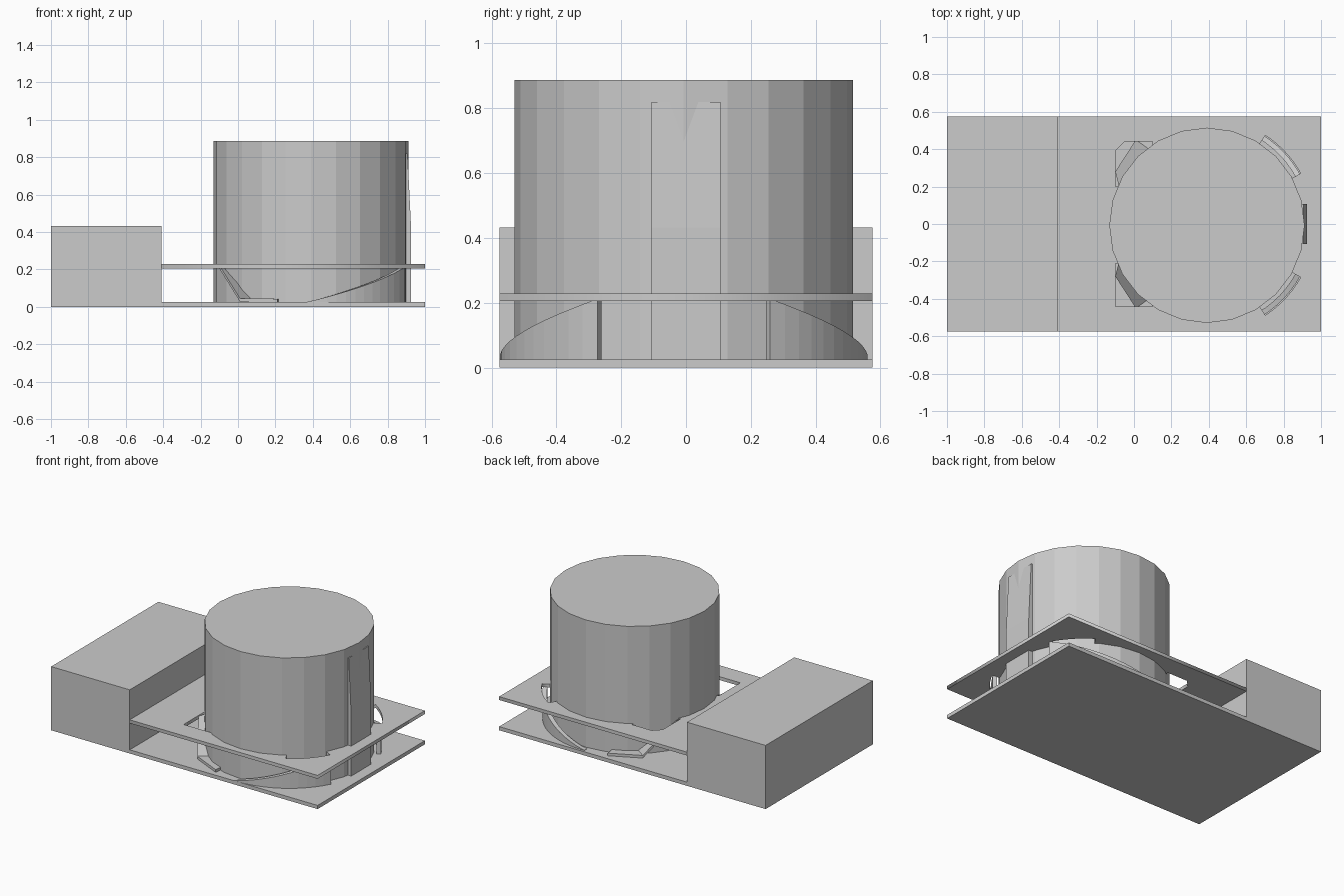
import bpy, bmesh
from math import sin, cos, radians

if "Cube" in bpy.data.objects:
    bpy.data.objects.remove(bpy.data.objects["Cube"])

CX, CY, R = 0.39, -0.007, 0.522   # drum axis and radius


def make(name, verts, faces):
    me = bpy.data.meshes.new(name)
    me.from_pydata(verts, [], faces)
    bm = bmesh.new()
    bm.from_mesh(me)
    bmesh.ops.recalc_face_normals(bm, faces=bm.faces)
    bm.to_mesh(me)
    bm.free()
    ob = bpy.data.objects.new(name, me)
    bpy.context.collection.objects.link(ob)
    return ob


def loft(name, rings):
    """Join equal-sized vertex rings into a capped solid."""
    n = len(rings[0])
    verts = [v for r in rings for v in r]
    faces = [tuple(range(n)), tuple(range(len(verts) - n, len(verts)))]
    for k in range(len(rings) - 1):
        for i in range(n):
            j = (i + 1) % n
            faces.append((k*n + i, k*n + j, (k+1)*n + j, (k+1)*n + i))
    return make(name, verts, faces)


def box(name, x0, x1, y0, y1, z0, z1):
    plan = [(x0, y0), (x1, y0), (x1, y1), (x0, y1)]
    return loft(name, [[(x, y, z) for x, y in plan] for z in (z0, z1)])


def polar(r, deg, side=1):
    a = radians(deg)
    return (CX + r*cos(a), CY + side*r*sin(a))


# base plate and rear block in two stacked halves
box("base_plate", -1, 1, -0.575, 0.575, 0, 0.025)
box("block_lower", -1, -0.41, -0.575, 0.575, 0.025, 0.23)
box("block_upper", -1, -0.41, -0.575, 0.575, 0.23, 0.432)

# upper plate: outline with holes, filled and extruded
loops = [
    [(-0.41, -0.575), (1, -0.575), (1, 0.575), (-0.41, 0.575)],
    [(-0.1, 0.2), (-0.1, 0.39), (-0.05, 0.44), (0.1, 0.44), (0.1, 0.2)],
    [(-0.1, -0.21), (-0.1, -0.44), (0.1, -0.44), (0.1, -0.21)],
]
for side in (1, -1):
    arc = range(29, 58, 4)
    loops.append([polar(0.515, a, side) for a in arc]
                 + [polar(0.573, a, side) for a in reversed(arc)])
cu = bpy.data.curves.new("upper_plate", 'CURVE')
cu.dimensions = '2D'
cu.fill_mode = 'BOTH'
cu.extrude = 0.0115
for pts in loops:
    sp = cu.splines.new('POLY')
    sp.points.add(len(pts) - 1)
    for p, (x, y) in zip(sp.points, pts):
        p.co = (x, y, 0, 1)
    sp.use_cyclic_u = True
plate = bpy.data.objects.new("upper_plate", cu)
plate.location.z = 0.217
bpy.context.collection.objects.link(plate)

# drum
loft("drum", [[(*polar(R, 15*i), z) for i in range(24)] for z in (0.025, 0.888)])

# front clip leaning against the drum
clip = [(0.89, 0.025), (0.925, 0.025), (0.925, 0.432), (0.906, 0.82), (0.89, 0.82)]
loft("drum_clip", [[(x, y, z) for x, z in clip] for y in (-0.107, 0.107)])

for side, tag in ((1, "back"), (-1, "front")):
    # curved ramp wall rising around the drum
    rings = []
    for k in range(13):
        a = 92 - 64*k/12
        h = 0.027 + 0.185*(k/12)**1.1
        (xi, yi), (xo, yo) = polar(0.54, a, side), polar(0.568, a, side)
        rings.append([(xi, yi, 0.02), (xo, yo, 0.02), (xo, yo, h), (xi, yi, h)])
    loft("ramp_" + tag, rings)

    # sloping strap with a flat foot
    rings = []
    for (xi, yi), (xo, yo), z in (((-0.08, 0.2), (-0.1, 0.28), 0.205),
                                  ((0.08, 0.40), (0.01, 0.45), 0.028),
                                  ((0.22, 0.47), (0.21, 0.54), 0.025)):
        yi, yo = yi*side, yo*side
        rings.append([(xi, yi, z), (xo, yo, z), (xo, yo, z+0.018), (xi, yi, z+0.018)])
    loft("strap_" + tag, rings)
